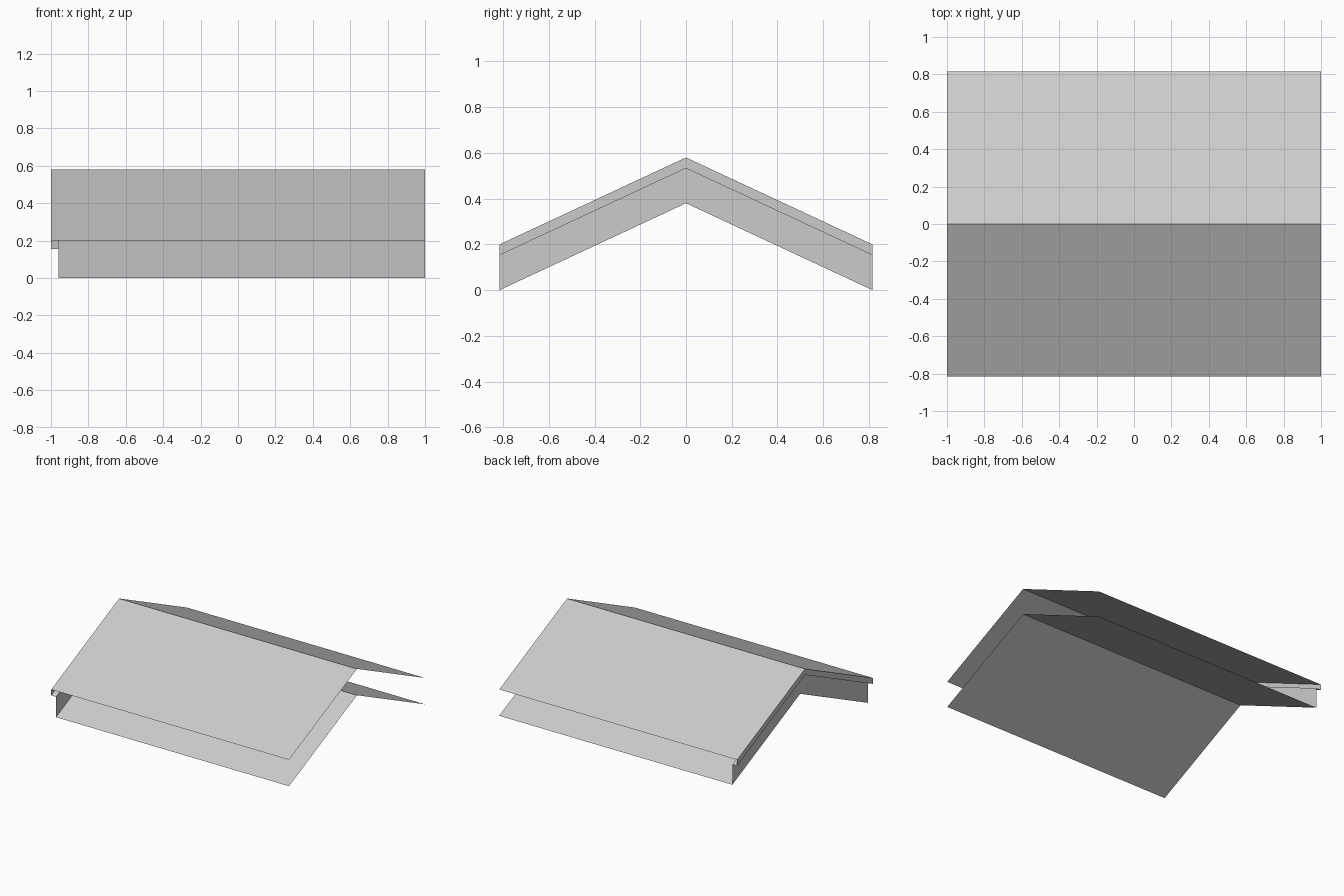
import bpy

cube = bpy.data.objects.get("Cube")
if cube:
    bpy.data.objects.remove(cube, do_unlink=True)

# Roof dimensions
HALF_Y = 0.815            # eaves distance from the ridge
RISE = 0.38               # ridge height above the eaves
END, WALL, OPEN = -1.0, -0.96, 1.0
TOP, LIP, BASE = 0.2, 0.155, 0.0   # eaves heights of the three layers

grey = bpy.data.materials.new("light_grey")
grey.use_nodes = True
colour = (0.6, 0.6, 0.6, 1)
grey.diffuse_color = colour
grey.node_tree.nodes["Principled BSDF"].inputs["Base Color"].default_value = colour


def gable_strip(name, a, b):
    """Sweep the edge a-b, given as (x, eaves height), over the gable line."""
    verts = [(x, y, z + rise)
             for y, rise in ((-HALF_Y, 0), (0, RISE), (HALF_Y, 0))
             for x, z in (a, b)]
    faces = [(0, 1, 3, 2), (2, 3, 5, 4)]
    mesh = bpy.data.meshes.new(name)
    mesh.from_pydata(verts, [], faces)
    mesh.materials.append(grey)
    obj = bpy.data.objects.new(name, mesh)
    bpy.context.collection.objects.link(obj)
    return obj


# Upper roof covering, and the ceiling sheet below it
gable_strip("roof_top", (END, TOP), (OPEN, TOP))
gable_strip("roof_underside", (OPEN, BASE), (WALL, BASE))

# Closed gable end: outer fascia, narrow soffit and recessed board
gable_strip("gable_fascia", (END, LIP), (END, TOP))
gable_strip("gable_soffit", (WALL, LIP), (END, LIP))
gable_strip("gable_board", (WALL, BASE), (WALL, LIP))
